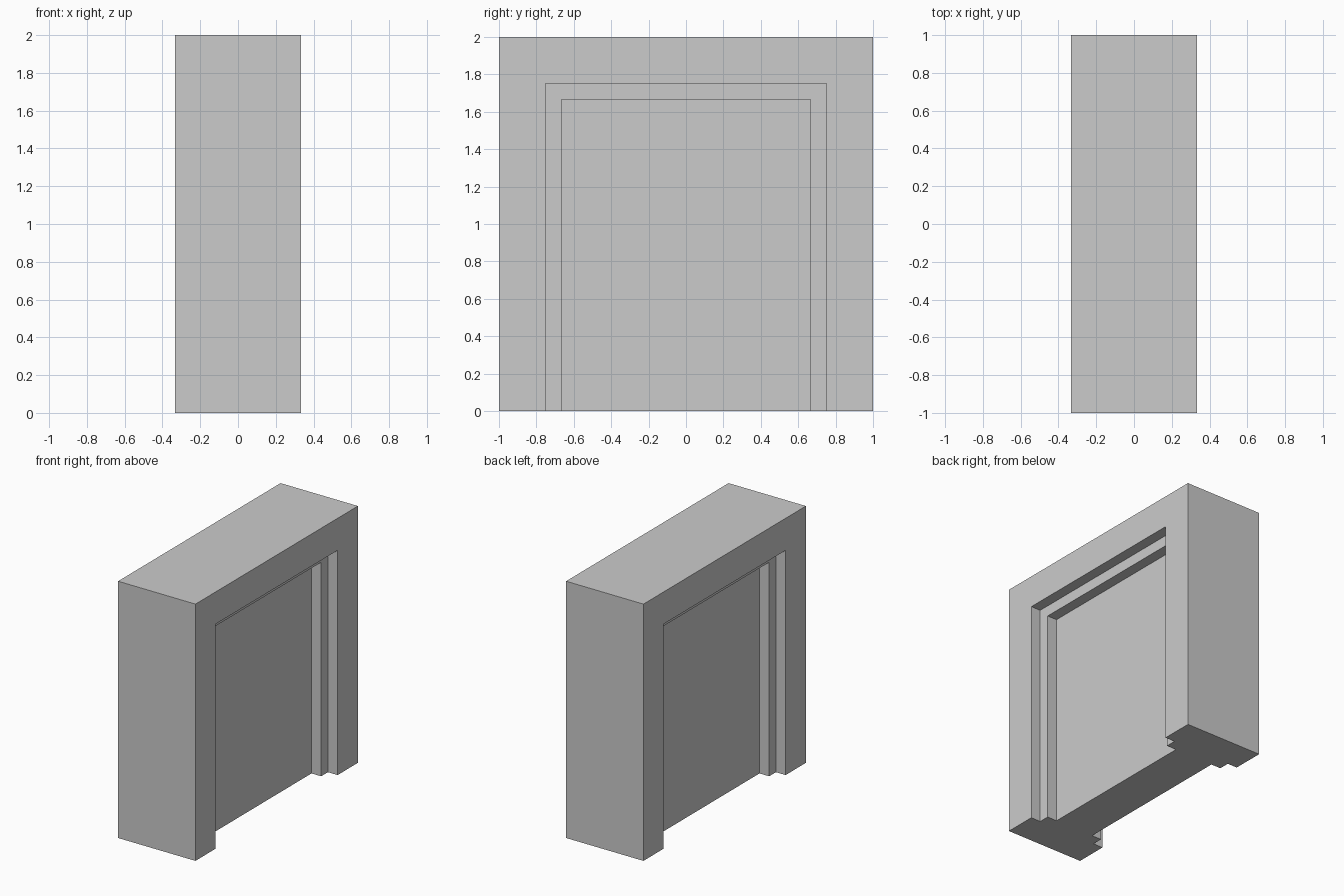
import bpy, bmesh

if "Cube" in bpy.data.objects:
    bpy.data.objects.remove(bpy.data.objects["Cube"])

# Half of the stepped jamb section: (x, inset from the outer edge)
half = [(1/6, 1/3), (1/4, 1/3), (1/4, 1/4), (1/3, 1/4), (1/3, 0)]
# Mirror it to get both sides of the doorway
section = half + [(-x, i) for x, i in reversed(half)]

bm = bmesh.new()


def arch_loop(x, inset):
    """Points up one jamb, across the lintel and down the other jamb."""
    w, h = 1 - inset, 2 - inset
    return [bm.verts.new((x, y, z)) for y, z in ((-w, 0), (-w, h), (w, h), (w, 0))]


loops = [arch_loop(x, i) for x, i in section]

# Stepped frame surfaces, swept around the opening
for a, b in zip(loops, loops[1:]):
    for k in range(3):
        bm.faces.new((a[k], a[k + 1], b[k + 1], b[k]))

# Door panel on both sides
bm.faces.new(loops[0])
bm.faces.new(loops[-1])

# H-shaped underside
bm.faces.new([l[0] for l in loops] + [l[3] for l in reversed(loops)])

bmesh.ops.recalc_face_normals(bm, faces=bm.faces[:])
mesh = bpy.data.meshes.new("stepped_doorway")
bm.to_mesh(mesh)
bm.free()
bpy.context.collection.objects.link(bpy.data.objects.new("stepped_doorway", mesh))
